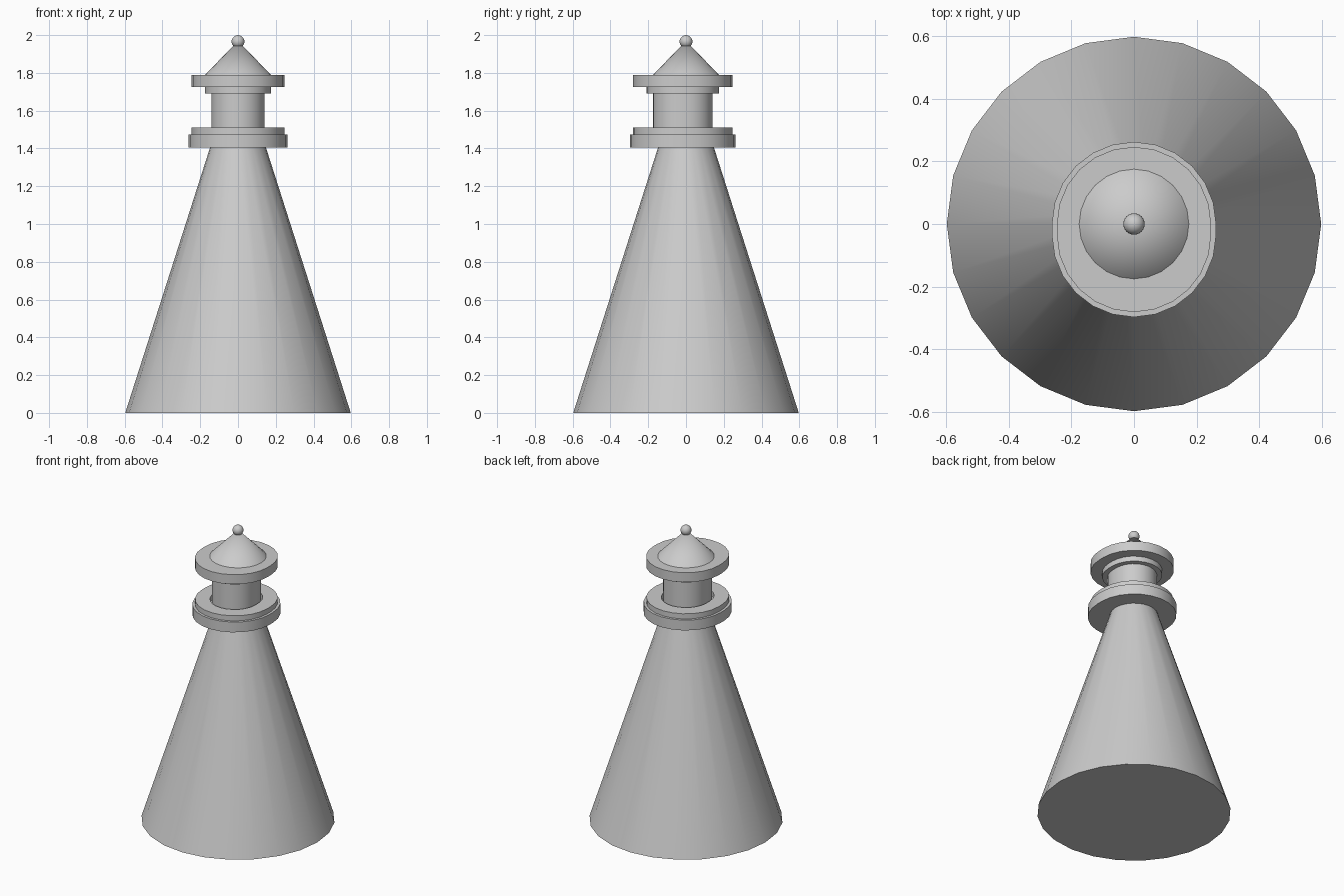
import bpy
import bmesh
from math import sin, cos, pi, radians

if "Cube" in bpy.data.objects:
    bpy.data.objects.remove(bpy.data.objects["Cube"])

SIDES = 24
STRETCH = 0.035  # upper tiers are elongated towards the front


def shade(obj):
    bpy.ops.object.select_all(action='DESELECT')
    obj.select_set(True)
    bpy.context.view_layer.objects.active = obj
    bpy.ops.object.shade_smooth_by_angle(angle=radians(30))


def cone(name, r1, r2, z1, z2):
    bpy.ops.mesh.primitive_cone_add(vertices=SIDES, radius1=r1, radius2=r2,
                                    depth=z2 - z1, location=(0, 0, (z1 + z2) / 2))
    obj = bpy.context.object
    obj.name = name
    shade(obj)


def oval(r):
    """Two half circles joined by short straight sides."""
    half = SIDES // 2
    pts = [(r * cos(pi * i / half), r * sin(pi * i / half)) for i in range(half + 1)]
    return pts + [(-x, -y - STRETCH) for x, y in pts]


def tier(name, r, z1, z2, hole=None):
    """Oval slab, or an oval ring when a hole radius is given."""
    bm = bmesh.new()

    def loop(radius, z):
        return [bm.verts.new((x, y, z)) for x, y in oval(radius)]

    def bridge(a, b):
        n = len(a)
        for i in range(n):
            j = (i + 1) % n
            bm.faces.new((a[i], a[j], b[j], b[i]))

    low, high = loop(r, z1), loop(r, z2)
    bridge(low, high)
    if hole:
        in_low, in_high = loop(hole, z1), loop(hole, z2)
        bridge(high, in_high)
        bridge(in_high, in_low)
        bridge(in_low, low)
    else:
        bm.faces.new(high)
        bm.faces.new(low[::-1])
    bmesh.ops.recalc_face_normals(bm, faces=bm.faces)
    mesh = bpy.data.meshes.new(name)
    bm.to_mesh(mesh)
    bm.free()
    obj = bpy.data.objects.new(name, mesh)
    bpy.context.collection.objects.link(obj)
    shade(obj)


# Tapered tower
cone("tower", 0.597, 0.14, 0.0, 1.43)

# Gallery deck, step, lantern room, collar and roof slab
tier("gallery_deck", 0.262, 1.405, 1.475)
tier("gallery_step", 0.245, 1.475, 1.51, hole=0.153)
tier("lantern_room", 0.141, 1.475, 1.69)
tier("roof_collar", 0.174, 1.69, 1.725)
tier("roof_slab", 0.246, 1.725, 1.79)

# Pointed roof and finial ball
cone("roof", 0.175, 0.0, 1.79, 1.968)
bpy.ops.mesh.primitive_uv_sphere_add(segments=24, ring_count=12, radius=0.034,
                                     location=(0, 0, 1.966))
ball = bpy.context.object
ball.name = "finial_ball"
shade(ball)
